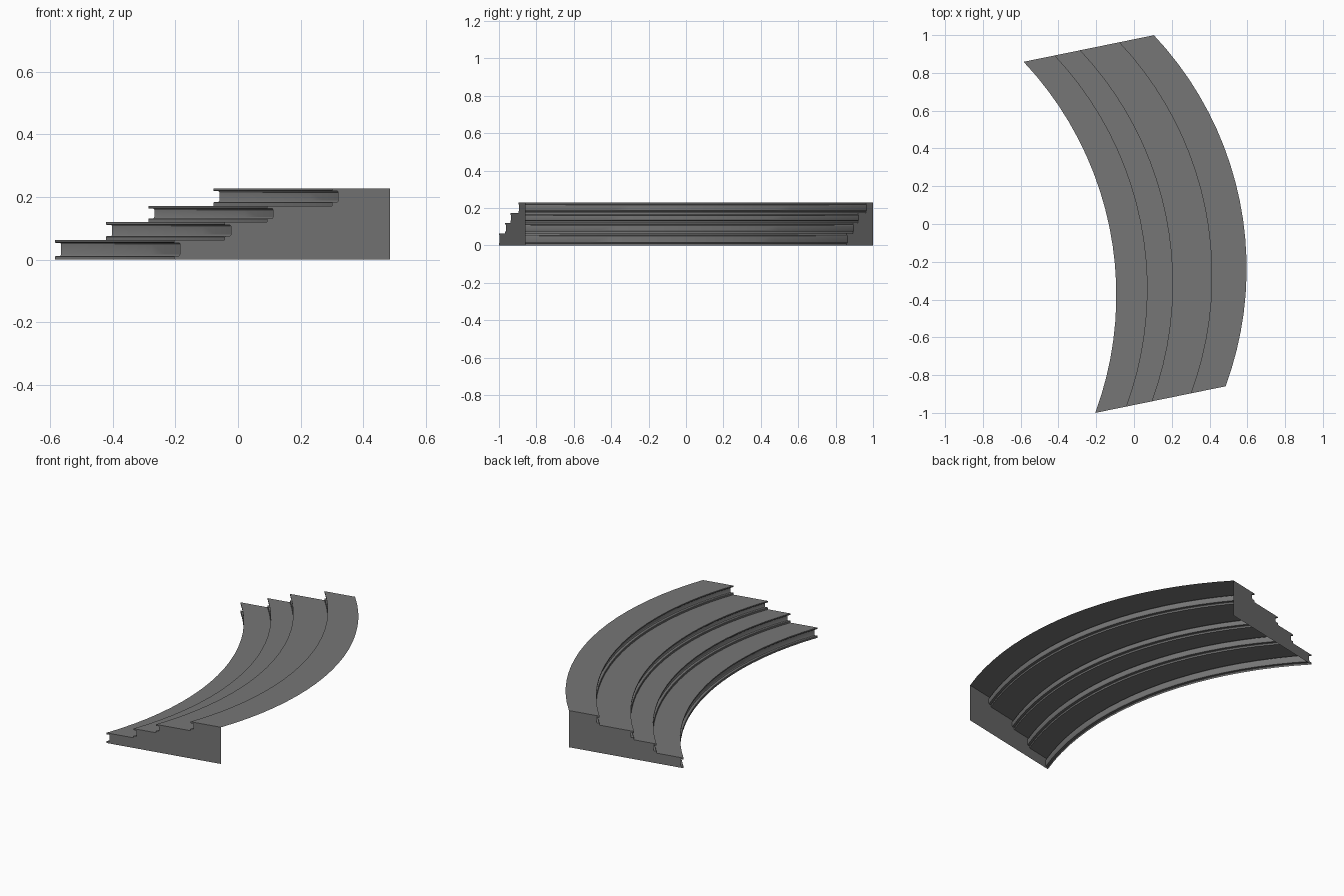
import bpy, bmesh, math
from mathutils import Vector

if "Cube" in bpy.data.objects:
    bpy.data.objects.remove(bpy.data.objects["Cube"])

grey = bpy.data.materials.new("stone grey")
grey.use_nodes = True
colour = (0.18, 0.18, 0.18, 1)
grey.diffuse_color = colour
grey.node_tree.nodes["Principled BSDF"].inputs["Base Color"].default_value = colour

# Plan: an arc swept straight across the depth of the flight
TURN = math.asin(0.2)
DEPTH, CHORD, RADIUS, SEGMENTS = 0.704, 1.897, 1.8, 20
across = Vector((math.cos(TURN), math.sin(TURN), 0))
along = Vector((-math.sin(TURN), math.cos(TURN), 0))
corner = Vector((-0.205, -1.0, 0))
HALF = math.asin(CHORD / 2 / RADIUS)


def arc_point(i):
    a = -HALF + 2 * HALF * i / SEGMENTS
    bulge = RADIUS * (math.cos(a) - math.cos(HALF))
    return corner + along * (CHORD / 2 + RADIUS * math.sin(a)) + across * bulge


# Stepped section: each riser has a foot strip, a recess and a nosing
fronts = [0, 0.166, 0.304, 0.516]
tops = [0.063, 0.12, 0.172, 0.228]
profile = []
base = 0
for front, top in zip(fronts, tops):
    for d, z in ((0, base), (0, base + 0.010), (0.002, base + 0.012),
                 (0.017, base + 0.012), (0.020, base + 0.017),
                 (0.020, top - 0.013), (0.017, top - 0.009),
                 (0.002, top - 0.009), (0, top - 0.007), (0, top)):
        profile.append((front + d, z))
    base = top
profile.append((DEPTH, base))


def place(i, point):
    return arc_point(i) + across * point[0] + Vector((0, 0, point[1]))


def finish(name, bm):
    mesh = bpy.data.meshes.new(name)
    bm.to_mesh(mesh)
    bm.free()
    mesh.materials.append(grey)
    obj = bpy.data.objects.new(name, mesh)
    bpy.context.collection.objects.link(obj)
    return obj


# Treads and risers, an open shell
bm = bmesh.new()
rows = [[bm.verts.new(place(i, p)) for p in profile] for i in range(SEGMENTS + 1)]
for r0, r1 in zip(rows, rows[1:]):
    for j in range(len(profile) - 1):
        bm.faces.new((r0[j], r0[j + 1], r1[j + 1], r1[j]))
bm.normal_update()
if rows[0][-1].link_faces[0].normal.z < 0:
    bmesh.ops.reverse_faces(bm, faces=bm.faces)
steps = finish("curved_steps", bm)
bpy.ops.object.select_all(action="DESELECT")
steps.select_set(True)
bpy.context.view_layer.objects.active = steps
bpy.ops.object.shade_smooth_by_angle(angle=math.radians(30))

# Flat end panels that close the two sides
for name, i, side in (("front_end_panel", 0, -1), ("back_end_panel", SEGMENTS, 1)):
    bm = bmesh.new()
    outline = profile + [(DEPTH, 0)]
    face = bm.faces.new([bm.verts.new(place(i, p)) for p in outline])
    face.normal_update()
    if face.normal.dot(along) * side < 0:
        face.normal_flip()
    finish(name, bm)
